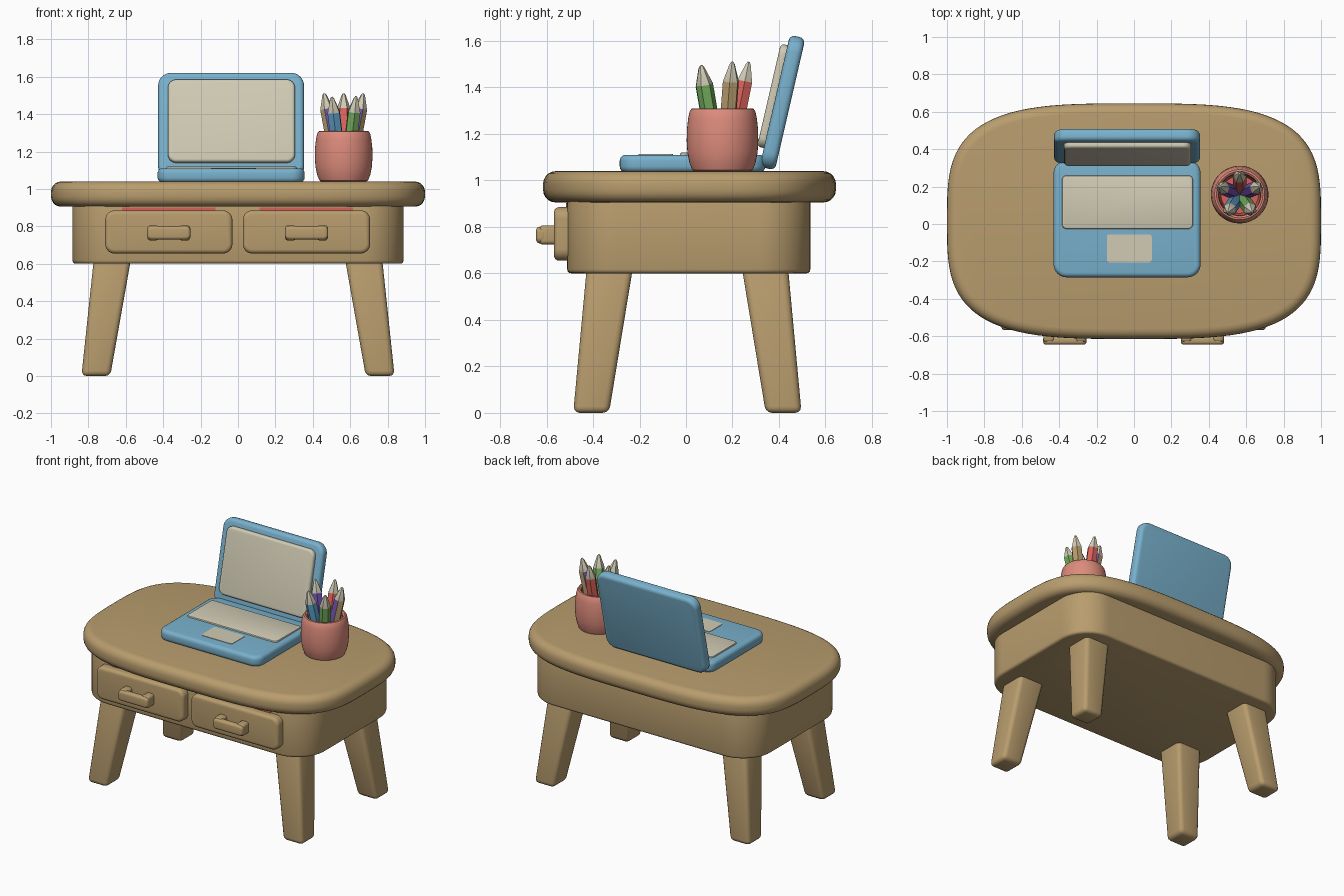
import bpy, bmesh, math
from mathutils import Matrix, Vector

if "Cube" in bpy.data.objects:
    bpy.data.objects.remove(bpy.data.objects["Cube"])


def material(name, r, g, b):
    m = bpy.data.materials.new(name)
    m.diffuse_color = (r, g, b, 1)
    m.use_nodes = True
    m.node_tree.nodes["Principled BSDF"].inputs["Base Color"].default_value = m.diffuse_color
    return m


WOOD = material("wood", 0.48, 0.335, 0.155)
BLUE = material("laptop blue", 0.19, 0.44, 0.61)
BEIGE = material("beige", 0.64, 0.60, 0.46)
SALMON = material("salmon", 0.72, 0.26, 0.20)
RED = material("red", 0.68, 0.12, 0.10)
GREEN = material("green", 0.16, 0.38, 0.10)
PENCIL_BLUE = material("pencil blue", 0.10, 0.30, 0.50)
PURPLE = material("purple", 0.16, 0.08, 0.40)


def finish(bm, name, mats, matrix=Matrix(), angle=38):
    bmesh.ops.recalc_face_normals(bm, faces=bm.faces[:])
    bm.transform(matrix)
    me = bpy.data.meshes.new(name)
    bm.to_mesh(me)
    bm.free()
    for m in mats:
        me.materials.append(m)
    ob = bpy.data.objects.new(name, me)
    bpy.context.collection.objects.link(ob)
    bpy.ops.object.select_all(action='DESELECT')
    ob.select_set(True)
    bpy.context.view_layer.objects.active = ob
    bpy.ops.object.shade_smooth_by_angle(angle=math.radians(angle))
    return ob


def rounded_rect(hx, hy, r, n=8):
    pts = []
    for k, (sx, sy) in enumerate([(1, 1), (-1, 1), (-1, -1), (1, -1)]):
        for i in range(n + 1):
            a = math.pi / 2 * (k + i / n)
            pts.append((sx * (hx - r) + r * math.cos(a), sy * (hy - r) + r * math.sin(a)))
    return pts


def superellipse(hx, hy, p, n=96):
    pts = []
    for i in range(n):
        c, s = math.cos(2 * math.pi * i / n), math.sin(2 * math.pi * i / n)
        pts.append((hx * math.copysign(abs(c) ** (2 / p), c),
                    hy * math.copysign(abs(s) ** (2 / p), s)))
    return pts


def slab(name, outline, z0, z1, bevel, mat, matrix=Matrix(), seg=4):
    """Outline extruded from z0 to z1 with rounded rims."""
    bm = bmesh.new()
    lo = [bm.verts.new((x, y, z0)) for x, y in outline]
    hi = [bm.verts.new((x, y, z1)) for x, y in outline]
    n = len(lo)
    caps = [bm.faces.new(lo[::-1]), bm.faces.new(hi)]
    for i in range(n):
        j = (i + 1) % n
        bm.faces.new((lo[i], lo[j], hi[j], hi[i]))
    if bevel:
        bmesh.ops.recalc_face_normals(bm, faces=bm.faces[:])
        edges = [e for f in caps for e in f.edges]
        bmesh.ops.bevel(bm, geom=edges, offset=bevel, segments=seg, profile=0.5, affect='EDGES')
    return finish(bm, name, [mat], matrix)


def lathe(profile, sides):
    bm = bmesh.new()
    rings = [[bm.verts.new((r * math.cos(2 * math.pi * i / sides),
                            r * math.sin(2 * math.pi * i / sides), z))
              for i in range(sides)] for r, z in profile]
    bands = []
    for a, b in zip(rings, rings[1:]):
        bands.append([bm.faces.new((a[i], a[(i + 1) % sides], b[(i + 1) % sides], b[i]))
                      for i in range(sides)])
    bands.append([bm.faces.new(rings[-1])])
    bm.faces.new(rings[0][::-1])
    return bm, bands


def at(x, y, z):
    return Matrix.Translation((x, y, z))


FRONT = Matrix.Rotation(math.radians(90), 4, 'X')  # local z points to the front

# Desk top and apron
slab("desk_top", superellipse(1.0, 0.63, 3.4), 0.905, 1.04, 0.055, WOOD, at(0, 0.015, 0), 5)
slab("apron", rounded_rect(0.885, 0.523, 0.22, 12), 0.6, 0.93, 0.018, WOOD, at(0, 0.012, 0), 3)

# Splayed tapering legs
for sx, side in ((-1, "left"), (1, "right")):
    for sy, end, dy in ((-1, "front", 0), (1, "back", 0.012)):
        bm = bmesh.new()
        bmesh.ops.create_cube(bm, size=2)
        for v in bm.verts:
            cx, cy, h, z = (0.661, 0.318, 0.102, 0.7) if v.co.z > 0 else (0.76, 0.408, 0.077, 0)
            v.co = (sx * cx + v.co.x * h, sy * (cy + dy) + v.co.y * h, z)
        bmesh.ops.bevel(bm, geom=bm.edges[:], offset=0.028, segments=3, profile=0.5, affect='EDGES')
        finish(bm, f"{end}_{side}_leg", [WOOD])

# Drawers with bar handles
for cx, side in ((-0.37, "left"), (0.366, "right")):
    slab(f"{side}_drawer", rounded_rect(0.34, 0.115, 0.05), -0.03, 0.065, 0.022, WOOD,
         at(cx, -0.503, 0.77) @ FRONT)
    slab(f"{side}_drawer_gap", rounded_rect(0.25, 0.009, 0.004, 2), 0, 0.008, 0, RED,
         at(cx, -0.509, 0.893) @ FRONT)
    slab(f"{side}_handle_bar", rounded_rect(0.116, 0.036, 0.025), 0.0, 0.045, 0.016, WOOD,
         at(cx, -0.6, 0.765) @ FRONT)
    for s in (-1, 1):
        slab(f"{side}_handle_post", rounded_rect(0.03, 0.041, 0.018, 5), 0, 0.075, 0.014, WOOD,
             at(cx + s * 0.085, -0.555, 0.765) @ FRONT)

# Laptop
LX = -0.037
slab("laptop_base", rounded_rect(0.393, 0.313, 0.07), 1.035, 1.11, 0.025, BLUE, at(LX, 0.028, 0))
slab("keyboard", rounded_rect(0.35, 0.143, 0.025), 1.1, 1.12, 0.008, BEIGE, at(LX + 0.002, 0.117, 0), 2)
slab("trackpad", rounded_rect(0.12, 0.075, 0.015), 1.107, 1.113, 0, BEIGE, at(LX + 0.012, -0.13, 0))
LID = at(LX, 0.415, 1.335) @ Matrix.Rotation(math.radians(-13), 4, 'X') @ FRONT
slab("laptop_lid", rounded_rect(0.39, 0.291, 0.07), -0.034, 0.034, 0.024, BLUE, LID)
slab("laptop_screen", rounded_rect(0.34, 0.227, 0.045), 0.02, 0.064, 0.016, BEIGE, LID @ at(0.002, 0.018, 0))

# Pencil cup, red on the inside
CUP = Vector((0.565, 0.157, 0))
bm, bands = lathe([(0.115, 1.037), (0.13, 1.045), (0.142, 1.075), (0.151, 1.12), (0.154, 1.17),
                   (0.153, 1.22), (0.148, 1.265), (0.142, 1.295), (0.134, 1.308), (0.124, 1.31),
                   (0.114, 1.302), (0.11, 1.285), (0.115, 1.2), (0.1, 1.1)], 48)
for band in bands[10:]:
    for f in band:
        f.material_index = 1
finish(bm, "pencil_cup", [SALMON, RED], Matrix.Translation(CUP))

# Five pencils fanning outwards; two have purple inward sides
pencils = [("back", 90, RED, RED, 1.51), ("left", 158, WOOD, PURPLE, 1.51),
           ("front_left", 236, PENCIL_BLUE, PENCIL_BLUE, 1.492),
           ("front_right", 306, GREEN, GREEN, 1.495), ("right", 22, WOOD, PURPLE, 1.51)]
for name, deg, outer, inner, top in pencils:
    a = math.radians(deg)
    d = Vector((math.cos(a), math.sin(a), 0))
    foot = CUP + d * 0.03 + Vector((0, 0, 1.1))
    tip = CUP + d * 0.113 + Vector((0, 0, top))
    axis = tip - foot
    L = axis.length
    bm, bands = lathe([(0.037, 0), (0.037, L - 0.085), (0.012, L - 0.01), (0.005, L)], 6)
    rot = axis.to_track_quat('Z', 'Y')
    for f in bands[0]:
        f.normal_update()
        mid = rot @ f.calc_center_median()
        start = rot @ Vector((0, 0, (L - 0.085) / 2))
        f.material_index = 1 if (mid - start).dot(d) < 0.005 else 0
    for band in bands[1:]:
        for f in band:
            f.material_index = 2
    finish(bm, f"{name}_pencil", [outer, inner, BEIGE],
           Matrix.Translation(foot) @ rot.to_matrix().to_4x4())
